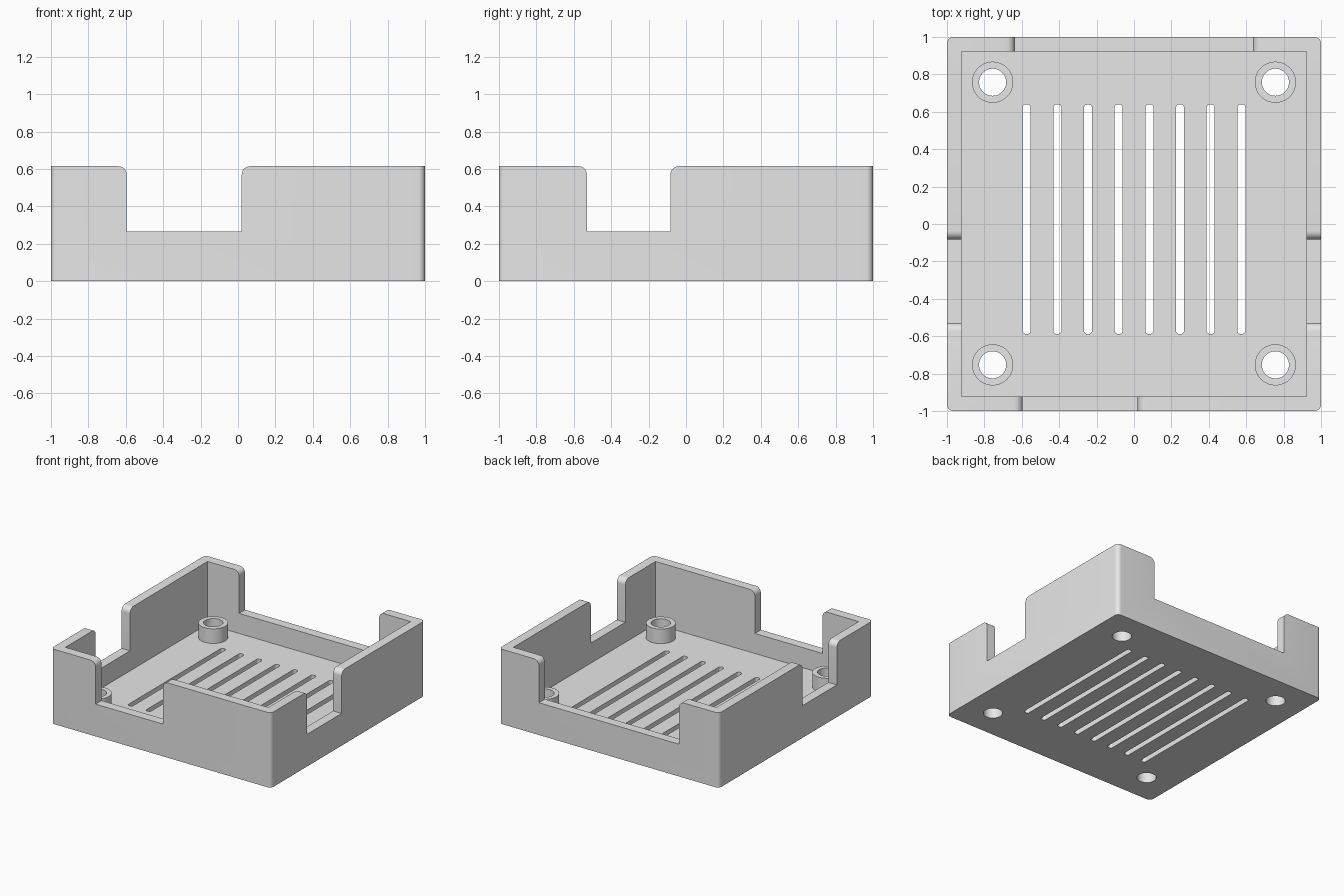
import bpy, bmesh, math
from mathutils import Vector

cube = bpy.data.objects.get("Cube")
if cube:
    bpy.data.objects.remove(cube, do_unlink=True)

HEIGHT, WALL, FLOOR = 0.615, 0.077, 0.1
SILL, POST_TOP = 0.265, 0.22

grey = bpy.data.materials.new("plain_grey")
grey.use_nodes = True
grey.diffuse_color = (0.8, 0.8, 0.8, 1)
grey.node_tree.nodes["Principled BSDF"].inputs["Base Color"].default_value = (0.8, 0.8, 0.8, 1)


def arc(cx, cy, r, start, end, steps=8):
    angles = [math.radians(start + (end - start) * i / steps) for i in range(steps + 1)]
    return [(cx + r * math.cos(a), cy + r * math.sin(a)) for a in angles]


def rounded_rect(cx, cy, w, h, r):
    points = []
    for i, (sx, sy) in enumerate([(1, 1), (-1, 1), (-1, -1), (1, -1)]):
        points += arc(cx + sx * (w / 2 - r), cy + sy * (h / 2 - r), r, 90 * i, 90 * i + 90)
    return points


def circle(cx, cy, r):
    return arc(cx, cy, r, 0, 360, 48)[:-1]


def notch(a, b, r=0.045):
    """Opening outline, flared by rounded corners at the rim."""
    top = HEIGHT + 0.2
    return ([(a, SILL), (b, SILL)] + arc(b + r, HEIGHT - r, r, 180, 90)
            + [(b + r, top), (a - r, top)] + arc(a - r, HEIGHT - r, r, 90, 0))


def prisms(name, outlines, start, end, axis="z"):
    """Extrude flat outlines along an axis into one object."""
    place = {"x": lambda u, v, d: Vector((d, u, v)),
             "y": lambda u, v, d: Vector((u, d, v)),
             "z": lambda u, v, d: Vector((u, v, d))}[axis]
    bm = bmesh.new()
    for outline in outlines:
        face = bm.faces.new([bm.verts.new(place(u, v, start)) for u, v in outline])
        out = bmesh.ops.extrude_face_region(bm, geom=[face], use_keep_orig=True)
        verts = [g for g in out["geom"] if isinstance(g, bmesh.types.BMVert)]
        bmesh.ops.translate(bm, verts=verts, vec=place(0, 0, end - start))
    bmesh.ops.recalc_face_normals(bm, faces=bm.faces)
    mesh = bpy.data.meshes.new(name)
    bm.to_mesh(mesh)
    bm.free()
    mesh.materials.append(grey)
    obj = bpy.data.objects.new(name, mesh)
    bpy.context.scene.collection.objects.link(obj)
    return obj


# Outer block with rounded upright corners
case = prisms("open_case", [rounded_rect(0, 0, 2, 2, 0.035)], 0, HEIGHT)

# Hollow interior
inner = 1 - WALL
cavity = prisms("cavity_cutter", [[(-inner, -inner), (inner, -inner), (inner, inner), (-inner, inner)]],
                FLOOR, HEIGHT + 0.2)

# Wall openings: front, back, and one through both sides
front = prisms("front_cutter", [notch(-0.595, 0.02)], -1.2, -0.5, "y")
back = prisms("back_cutter", [notch(-0.637, 0.637)], 0.5, 1.2, "y")
sides = prisms("side_cutter", [notch(-0.53, -0.083)], -1.2, 1.2, "x")

# Vent slots in the floor
slots = prisms("slot_cutter", [rounded_rect((i - 3.5) * 0.164, 0.026, 0.043, 1.228, 0.018)
                               for i in range(8)], -0.1, FLOOR + 0.05)

# Mounting posts with through holes
centres = [(x, y) for x in (-0.756, 0.756) for y in (-0.753, 0.758)]
posts = prisms("mounting_posts", [circle(x, y, 0.11) for x, y in centres], FLOOR / 2, POST_TOP)
holes = prisms("hole_cutter", [circle(x, y, 0.0725) for x, y in centres], -0.1, POST_TOP + 0.1)

steps = [(cavity, "DIFFERENCE"), (front, "DIFFERENCE"), (back, "DIFFERENCE"), (sides, "DIFFERENCE"),
         (slots, "DIFFERENCE"), (posts, "UNION"), (holes, "DIFFERENCE")]
for tool, operation in steps:
    mod = case.modifiers.new(tool.name, "BOOLEAN")
    mod.object, mod.operation, mod.solver = tool, operation, "EXACT"

# Keep the finished shape and drop the helpers
bpy.context.view_layer.update()
graph = bpy.context.evaluated_depsgraph_get()
finished = bpy.data.meshes.new_from_object(case.evaluated_get(graph))
case.modifiers.clear()
case.data = finished
finished.materials.clear()
finished.materials.append(grey)
for poly in finished.polygons:
    poly.material_index = 0
for tool, _ in steps:
    bpy.data.objects.remove(tool, do_unlink=True)

bpy.ops.object.select_all(action="DESELECT")
case.select_set(True)
bpy.context.view_layer.objects.active = case
bpy.ops.object.shade_smooth_by_angle(angle=math.radians(30))
